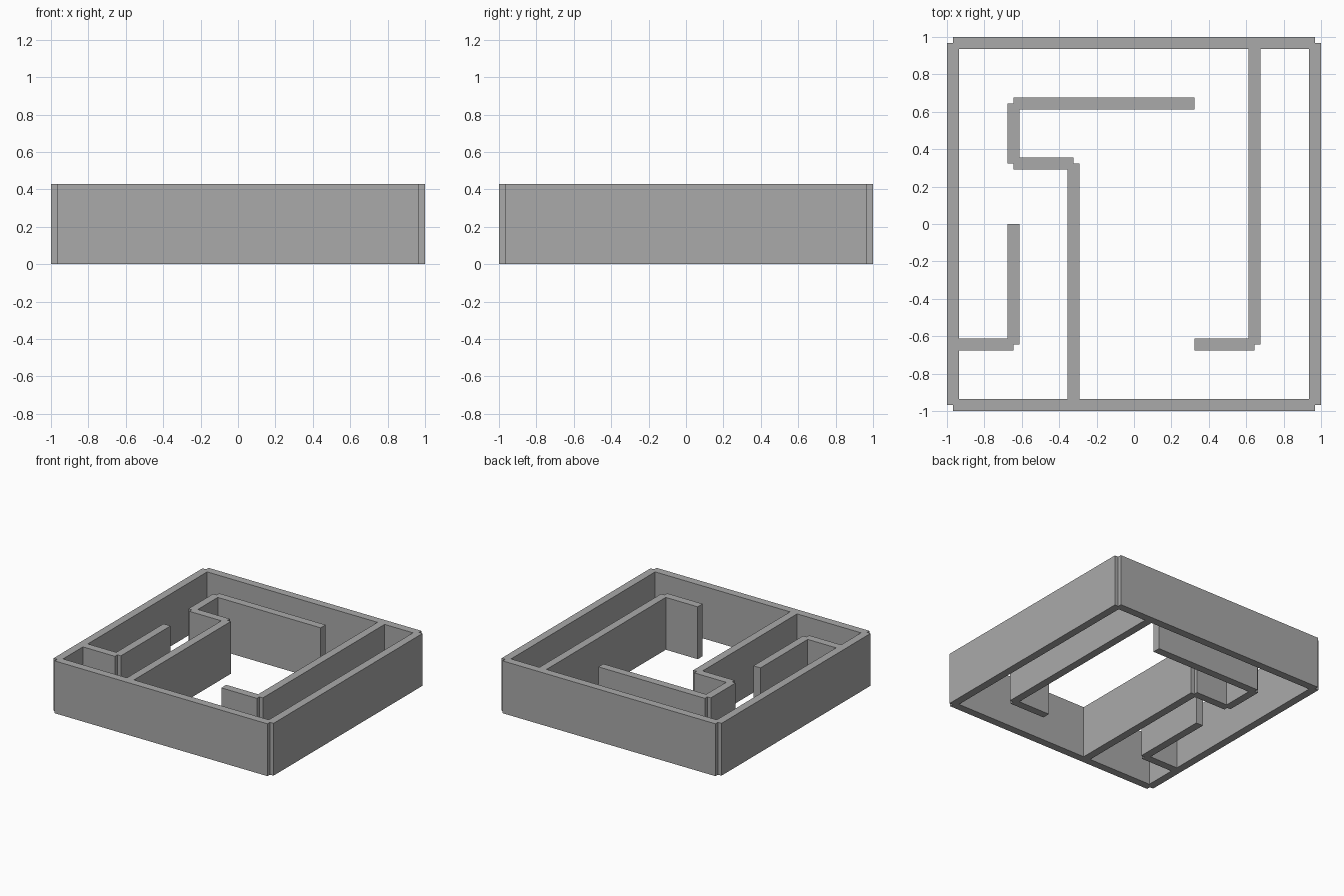
import bpy

# Remove the default cube
cube = bpy.data.objects.get("Cube")
if cube:
    bpy.data.objects.remove(cube, do_unlink=True)

CELL = 2 / 6.2           # maze grid spacing
THICK = CELL / 5         # wall thickness
HEIGHT = 0.43

grey = bpy.data.materials.new("wall_grey")
grey.use_nodes = True
grey.diffuse_color = (0.4, 0.4, 0.4, 1)
grey.node_tree.nodes["Principled BSDF"].inputs["Base Color"].default_value = grey.diffuse_color


def wall(name, start, end):
    """Upright slab whose centre line joins two grid points."""
    (x0, y0), (x1, y1) = start, end
    centre = ((x0 + x1) / 2 * CELL, (y0 + y1) / 2 * CELL, HEIGHT / 2)
    bpy.ops.mesh.primitive_cube_add(size=1, location=centre)
    ob = bpy.context.object
    ob.name = name
    ob.scale = (abs(x1 - x0) * CELL or THICK, abs(y1 - y0) * CELL or THICK, HEIGHT)
    bpy.ops.object.transform_apply(location=False, rotation=False, scale=True)
    ob.data.materials.append(grey)


def wall_run(name, points):
    """Chain of slabs along a path, leaving a small notch at each corner."""
    for i, (a, b) in enumerate(zip(points, points[1:]), 1):
        wall(f"{name}_{i}", a, b)


# Outer walls
wall_run("outer_wall", [(-3, -3), (3, -3), (3, 3), (-3, 3), (-3, -3)])

# Inner walls
wall_run("hook_wall", [(2, 3), (2, -2), (1, -2)])
wall_run("zigzag_wall", [(1, 2), (-2, 2), (-2, 1), (-1, 1), (-1, -3)])
wall_run("side_wall", [(-3, -2), (-2, -2), (-2, 0)])
